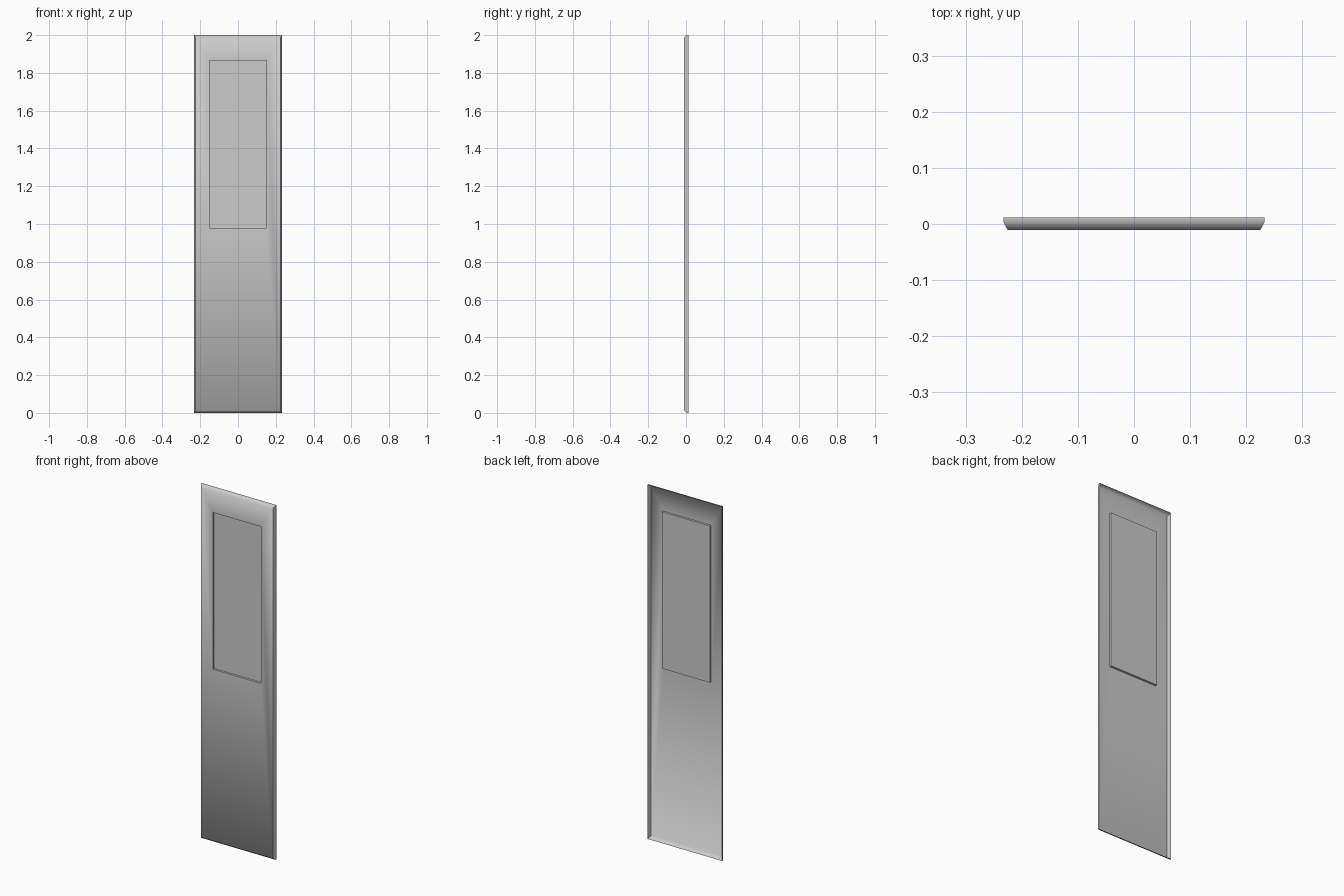
import bpy, bmesh, math

if "Cube" in bpy.data.objects:
    bpy.data.objects.remove(bpy.data.objects["Cube"])

# Pressed sheet door panel, open at the back.
# Each ring: half width, bottom z, top z, depth y
RINGS = [
    (0.233, 0.000, 2.000, 0.012),     # back edge of the flange
    (0.233, 0.000, 2.000, 0.004),     # flange meets chamfer
    (0.225, 0.013, 1.987, -0.011),    # front face outline
    (0.150, 0.980, 1.865, -0.011),    # window recess rim
    (0.150, 0.980, 1.865, 0.001),     # window recess floor
]


def add_ring(bm, w, z0, z1, y):
    return [bm.verts.new(p) for p in
            ((-w, y, z0), (w, y, z0), (w, y, z1), (-w, y, z1))]


bm = bmesh.new()
loops = [add_ring(bm, *r) for r in RINGS]

# Bridge neighbouring rings and close the recess
for a, b in zip(loops, loops[1:]):
    for i in range(4):
        j = (i + 1) % 4
        bm.faces.new((a[i], a[j], b[j], b[i]))
bm.faces.new(loops[-1])

mesh = bpy.data.meshes.new("door_panel")
bm.to_mesh(mesh)
bm.free()
panel = bpy.data.objects.new("door_panel", mesh)
bpy.context.collection.objects.link(panel)

# Rolled look on the rim, crisp edges elsewhere
bpy.context.view_layer.objects.active = panel
panel.select_set(True)
bpy.ops.object.shade_smooth_by_angle(angle=math.radians(50))
